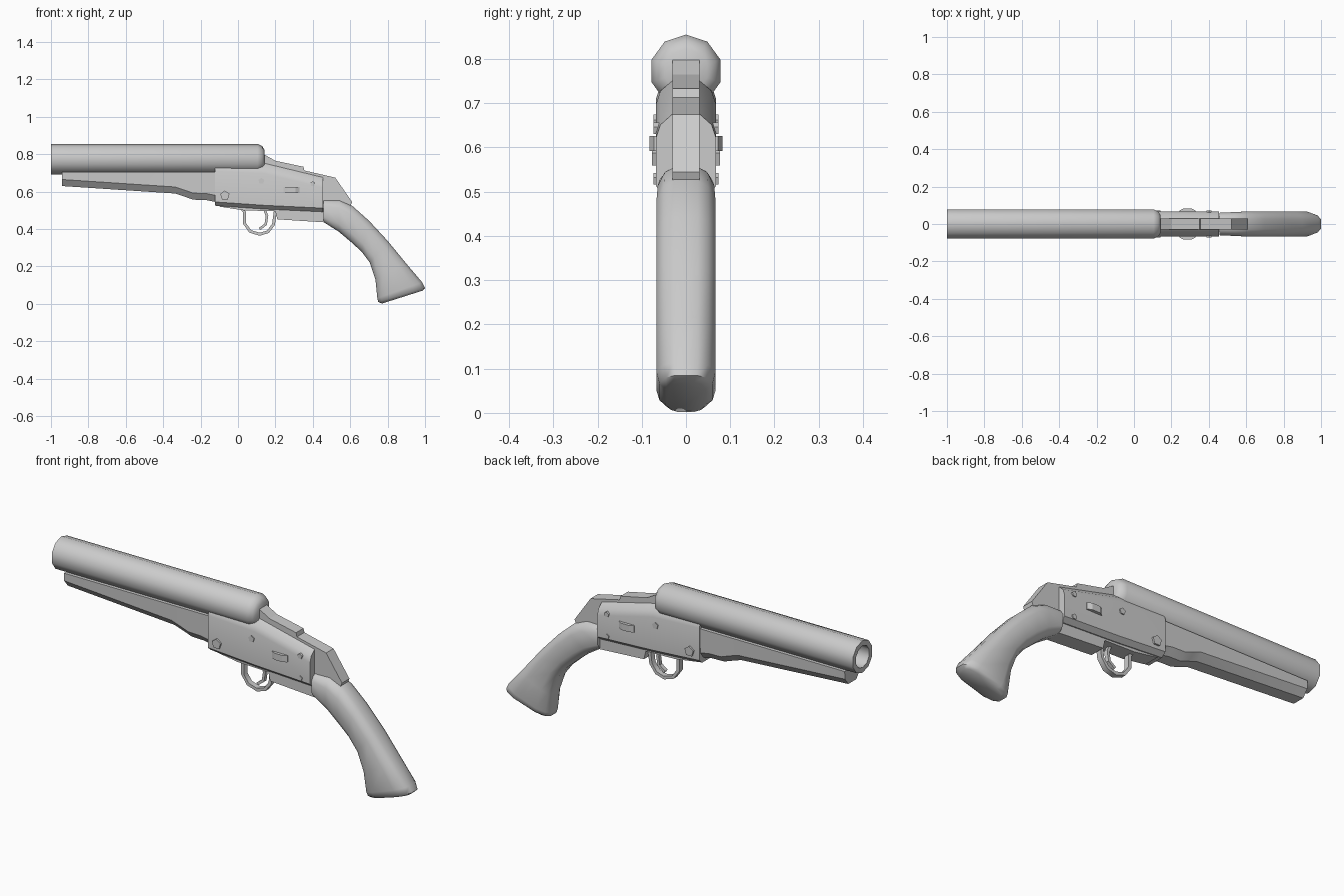
import bpy, bmesh, math
from mathutils import Vector

cube = bpy.data.objects.get("Cube")
if cube:
    bpy.data.objects.remove(cube, do_unlink=True)

GREY = (0.6, 0.6, 0.6, 1)
metal = bpy.data.materials.new("plain_grey")
metal.use_nodes = True
metal.diffuse_color = GREY
metal.node_tree.nodes["Principled BSDF"].inputs["Base Color"].default_value = GREY


def finish(name, bm, smooth=None):
    bmesh.ops.recalc_face_normals(bm, faces=bm.faces)
    mesh = bpy.data.meshes.new(name)
    bm.to_mesh(mesh)
    bm.free()
    obj = bpy.data.objects.new(name, mesh)
    bpy.context.collection.objects.link(obj)
    mesh.materials.append(metal)
    if smooth:
        bpy.ops.object.select_all(action="DESELECT")
        obj.select_set(True)
        bpy.context.view_layer.objects.active = obj
        bpy.ops.object.shade_smooth_by_angle(angle=math.radians(smooth))
    return obj


def loft(name, rings, smooth=None, caps=True):
    """Skin closed rings of points, one after another."""
    bm = bmesh.new()
    loops = [[bm.verts.new(p) for p in ring] for ring in rings]
    n = len(loops[0])
    for a, b in zip(loops, loops[1:]):
        for i in range(n):
            j = (i + 1) % n
            bm.faces.new((a[i], a[j], b[j], b[i]))
    if caps:
        bm.faces.new(loops[0])
        bm.faces.new(loops[-1])
    return finish(name, bm, smooth)


def slab(name, outline, half):
    """Side outline (x, z) extruded across the width."""
    return loft(name, [[(x, y, z) for x, z in outline] for y in (-half, half)])


def mirrored(half):
    """Full ring from one side's points, listed bottom to top."""
    return half + [(x, -y, z) for x, y, z in reversed(half)]


# Barrel: ten-sided tube with a rounded breech and a deep bore
def circle(x, r):
    return [(x, r * math.sin(k * math.tau / 10), 0.773 + r * math.cos(k * math.tau / 10))
            for k in range(10)]


loft("barrel", [circle(x, r) for x, r in (
    (-0.3, 0.001), (-0.3, 0.056), (-1, 0.056), (-1, 0.082), (0.105, 0.082),
    (0.13, 0.07), (0.142, 0.05), (0.142, 0.001))], 50)

# Fore-end: tapered block with chamfered lower edges
loft("fore_end", [mirrored([(x, 0.032, b), (x, 0.06, b + 0.035), (x, 0.062, 0.705)])
                  for x, b in ((-0.942, 0.63), (-0.335, 0.59), (-0.29, 0.575),
                               (-0.24, 0.557), (-0.17, 0.555), (-0.12, 0.545))], 30)

# Receiver: arched top falling away to the rear
loft("receiver", [mirrored([(x, 0.045, b), (x, 0.068, b + 0.02), (x, 0.068, t - 0.055),
                            (x, 0.058, t - 0.025), (x, 0.03, t)])
                  for x, b, t in ((-0.123, 0.525, 0.765), (0.14, 0.507, 0.752),
                                  (0.455, 0.492, 0.676))], 35)

# Spine along the top of the receiver, ending in the tang
slab("top_spine", [(0.12, 0.81), (0.2, 0.765), (0.35, 0.733), (0.355, 0.713),
                   (0.52, 0.675), (0.61, 0.545), (0.6, 0.52), (0.44, 0.52), (0.1, 0.62)], 0.03)

# Trigger plate under the receiver
slab("trigger_plate", [(-0.1, 0.54), (-0.1, 0.52), (0.03, 0.5), (0.2, 0.495),
                       (0.21, 0.452), (0.462, 0.436), (0.462, 0.54)], 0.04)

# Grip: rounded sections along a curved, flaring handle
GRIP = [((0.458, 0.555), (0.458, 0.437), 0.06), ((0.54, 0.556), (0.54, 0.385), 0.064),
        ((0.61, 0.525), (0.605, 0.33), 0.067), ((0.7, 0.445), (0.66, 0.28), 0.067),
        ((0.8, 0.337), (0.705, 0.22), 0.067), ((0.9, 0.215), (0.735, 0.13), 0.067),
        ((0.985, 0.115), (0.745, 0.03), 0.067), ((1.0, 0.085), (0.75, 0.01), 0.06),
        ((0.985, 0.07), (0.77, 0.002), 0.045)]
ROUND = [(0, 0.4), (0.07, 0.75), (0.25, 1), (0.75, 1), (0.93, 0.75), (1, 0.4)]
rings = []
for top, low, width in GRIP:
    top, low = Vector(top), Vector(low)
    mids = [(low.lerp(top, t), width * w) for t, w in ROUND]
    rings.append(mirrored([(p.x, w, p.y) for p, w in mids]))
loft("grip", rings, 50)


# Trigger guard and trigger: bars swept along side paths
def bar(name, path, thick, half):
    rings = []
    pts = [Vector(p) for p in path]
    for i, p in enumerate(pts):
        d = (pts[min(i + 1, len(pts) - 1)] - pts[max(i - 1, 0)]).normalized()
        n = Vector((-d.y, d.x)) * thick
        rings.append([(q.x, y, q.y) for q, y in
                      ((p - n, -half), (p + n, -half), (p + n, half), (p - n, half))])
    loft(name, rings, 40)


bar("trigger_guard", [(0.02, 0.51), (0.035, 0.49), (0.035, 0.43), (0.065, 0.388), (0.115, 0.372),
                      (0.16, 0.385), (0.19, 0.425), (0.2, 0.5)], 0.008, 0.014)
bar("trigger", [(0.14, 0.51), (0.155, 0.47), (0.148, 0.425), (0.115, 0.4)], 0.007, 0.01)

# Side fittings on both flanks
for side, tag in ((1, "left"), (-1, "right")):
    # Cross bolt head with chamfered ends
    plan = [(0.243, 0.05), (0.243, 0.072), (0.265, 0.083), (0.308, 0.083), (0.33, 0.072), (0.33, 0.05)]
    loft("cross_bolt_" + tag, [[(x, y * side, z) for x, y in plan] for z in (0.592, 0.626)])
    # Five-sided pins
    for label, x, z, r, out in (("main", -0.07, 0.58, 0.026, 0.077), ("upper", 0.125, 0.657, 0.017, 0.073),
                                ("rear_high", 0.4, 0.642, 0.014, 0.073), ("rear_low", 0.4, 0.528, 0.014, 0.073)):
        loft(f"{label}_pin_{tag}", [[(x + r * math.sin(k * math.tau / 5), y * side,
                                      z + r * math.cos(k * math.tau / 5)) for k in range(5)]
                                    for y in (0.06, out)])
